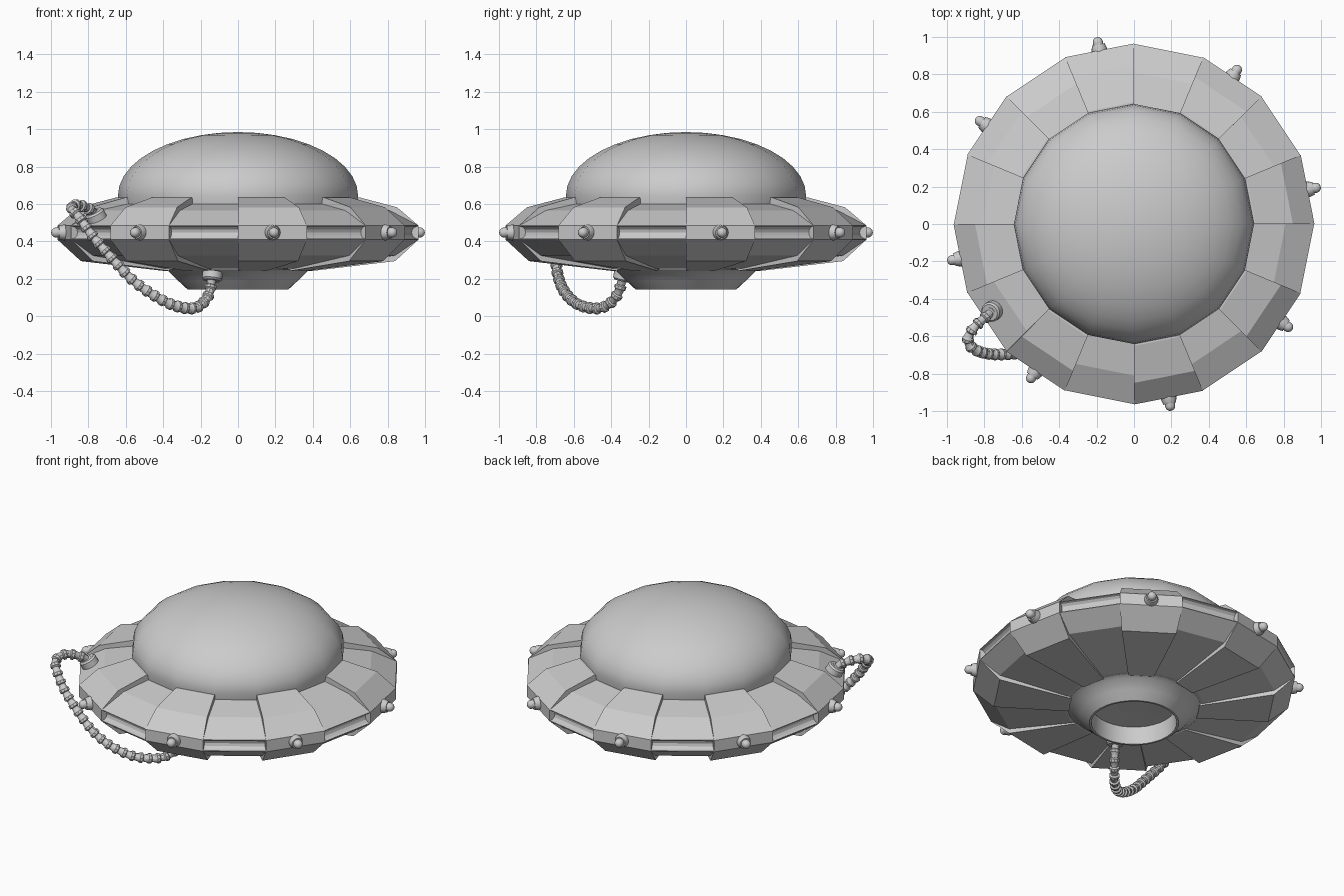
import bpy, bmesh
from math import sin, cos, pi, radians
from mathutils import Vector

if "Cube" in bpy.data.objects:
    bpy.data.objects.remove(bpy.data.objects["Cube"])


def make_object(name, bm, smooth=None):
    bmesh.ops.remove_doubles(bm, verts=bm.verts, dist=1e-5)
    bmesh.ops.recalc_face_normals(bm, faces=bm.faces)
    mesh = bpy.data.meshes.new(name)
    bm.to_mesh(mesh)
    bm.free()
    obj = bpy.data.objects.new(name, mesh)
    bpy.context.collection.objects.link(obj)
    if smooth:
        bpy.ops.object.select_all(action='DESELECT')
        obj.select_set(True)
        bpy.context.view_layer.objects.active = obj
        bpy.ops.object.shade_smooth_by_angle(angle=radians(smooth))
    return obj


def lathe(name, profile, segs, smooth=None):
    """Spin an (r, z) profile round the z axis."""
    bm = bmesh.new()
    rings = [[bm.verts.new((r * cos(2 * pi * i / segs), r * sin(2 * pi * i / segs), z))
              for i in range(segs)] for r, z in profile]
    for a, b in zip(rings, rings[1:]):
        for i in range(segs):
            j = (i + 1) % segs
            bm.faces.new((a[i], a[j], b[j], b[i]))
    return make_object(name, bm, smooth)


def aim(obj, loc, direction):
    obj.location = loc
    obj.rotation_euler = Vector(direction).to_track_quat('Z', 'Y').to_euler()


# Saucer core with a concave groove round the rim
groove = [(0.963 - 0.035 * sin(pi * k / 6), 0.448 + 0.034 * cos(pi * k / 6)) for k in range(7)]
lathe("saucer_core", [(0, 0.61), (0.64, 0.6), (0.81, 0.566), (0.963, 0.486)] + groove +
      [(0.963, 0.41), (0.84, 0.325), (0.42, 0.255), (0.3, 0.255), (0, 0.27)], 16)

# Eight raised armour panels wrapping over the rim
panel = [(0.6, 0.635), (0.652, 0.635), (0.85, 0.583), (0.965, 0.485), (0.965, 0.41),
         (0.84, 0.295), (0.4, 0.243), (0.36, 0.26)]
bm = bmesh.new()
for k in range(8):
    ends = []
    for a in (k * pi / 4, k * pi / 4 + pi / 8):
        ends.append([bm.verts.new((r * cos(a), r * sin(a), z)) for r, z in panel])
    bm.faces.new(ends[0])
    bm.faces.new(ends[1])
    for i in range(len(panel)):
        j = (i + 1) % len(panel)
        bm.faces.new((ends[0][i], ends[0][j], ends[1][j], ends[1][i]))
make_object("rim_panels", bm)

# Dome canopy
arc = [(0.642 * cos(k * pi / 20), 0.645 + 0.34 * sin(k * pi / 20)) for k in range(11)]
lathe("dome", [(0.63, 0.58)] + arc, 16, 40)

# Hollow hub underneath
lathe("bottom_hub", [(0.4, 0.25), (0.37, 0.24), (0.32, 0.19), (0.268, 0.142),
                     (0.255, 0.142), (0.25, 0.265), (0, 0.265)], 32, 35)

# Rim lights, one per raised panel
for k in range(8):
    a = pi / 16 + k * pi / 4
    bulb = [(0.027 * cos(t * pi / 8), 0.05 + 0.025 * sin(t * pi / 8)) for t in range(5)]
    light = lathe(f"rim_light_{k}", [(0, -0.01), (0.042, -0.01), (0.042, 0.01),
                                     (0.034, 0.036), (0.027, 0.036)] + bulb, 16, 40)
    aim(light, (0.943 * cos(a), 0.943 * sin(a), 0.448), (cos(a), sin(a), 0))

# Ribbed hose: smooth path, resampled evenly
keys = [Vector(p) for p in (
    (-0.74, -0.45, 0.52), (-0.79, -0.495, 0.57), (-0.86, -0.56, 0.595), (-0.888, -0.625, 0.575),
    (-0.85, -0.672, 0.53), (-0.77, -0.695, 0.42), (-0.66, -0.695, 0.295), (-0.57, -0.68, 0.2),
    (-0.47, -0.645, 0.125), (-0.36, -0.58, 0.065), (-0.26, -0.49, 0.042),
    (-0.2, -0.42, 0.06), (-0.155, -0.365, 0.12), (-0.138, -0.335, 0.22))]
pts = [keys[0]] + keys + [keys[-1]]
path = []
for p0, p1, p2, p3 in zip(pts, pts[1:], pts[2:], pts[3:]):
    for s in range(20):
        t = s / 20
        path.append(0.5 * (2 * p1 + (p2 - p0) * t + (2 * p0 - 5 * p1 + 4 * p2 - p3) * t * t
                           + (3 * p1 - p0 - 3 * p2 + p3) * t ** 3))
path.append(keys[-1])
dist = [0]
for a, b in zip(path, path[1:]):
    dist.append(dist[-1] + (b - a).length)


def along(d):
    for i in range(1, len(path)):
        if dist[i] >= d:
            return path[i - 1].lerp(path[i], (d - dist[i - 1]) / (dist[i] - dist[i - 1]))
    return path[-1]


ribs = 28
samples = [((k + f) / ribs, r) for k in range(ribs)
           for f, r in ((0, 0.022), (0.45, 0.025), (0.6, 0.032), (0.9, 0.032))]
curve = bpy.data.curves.new("hose", 'CURVE')
curve.dimensions = '3D'
curve.bevel_depth = 1.0
curve.bevel_resolution = 3
curve.use_fill_caps = True
spline = curve.splines.new('POLY')
spline.points.add(len(samples) - 1)
for p, (f, r) in zip(spline.points, samples):
    p.co = (*along(f * dist[-1]), 1)
    p.radius = r
hose = bpy.data.objects.new("hose", curve)
bpy.context.collection.objects.link(hose)
bpy.ops.object.select_all(action='DESELECT')
hose.select_set(True)
bpy.context.view_layer.objects.active = hose
bpy.ops.object.convert(target='MESH')
bpy.ops.object.shade_smooth_by_angle(angle=radians(35))

# Hose end collars
collar = [(0, -0.025), (0.054, -0.025), (0.054, 0.012), (0.045, 0.022), (0, 0.022)]
aim(lathe("top_collar", collar, 20, 35), (-0.762, -0.468, 0.54), (-0.42, -0.26, 0.87))
aim(lathe("bottom_collar", collar, 20, 35), (-0.138, -0.335, 0.212), (-0.1, -0.2, -0.97))
